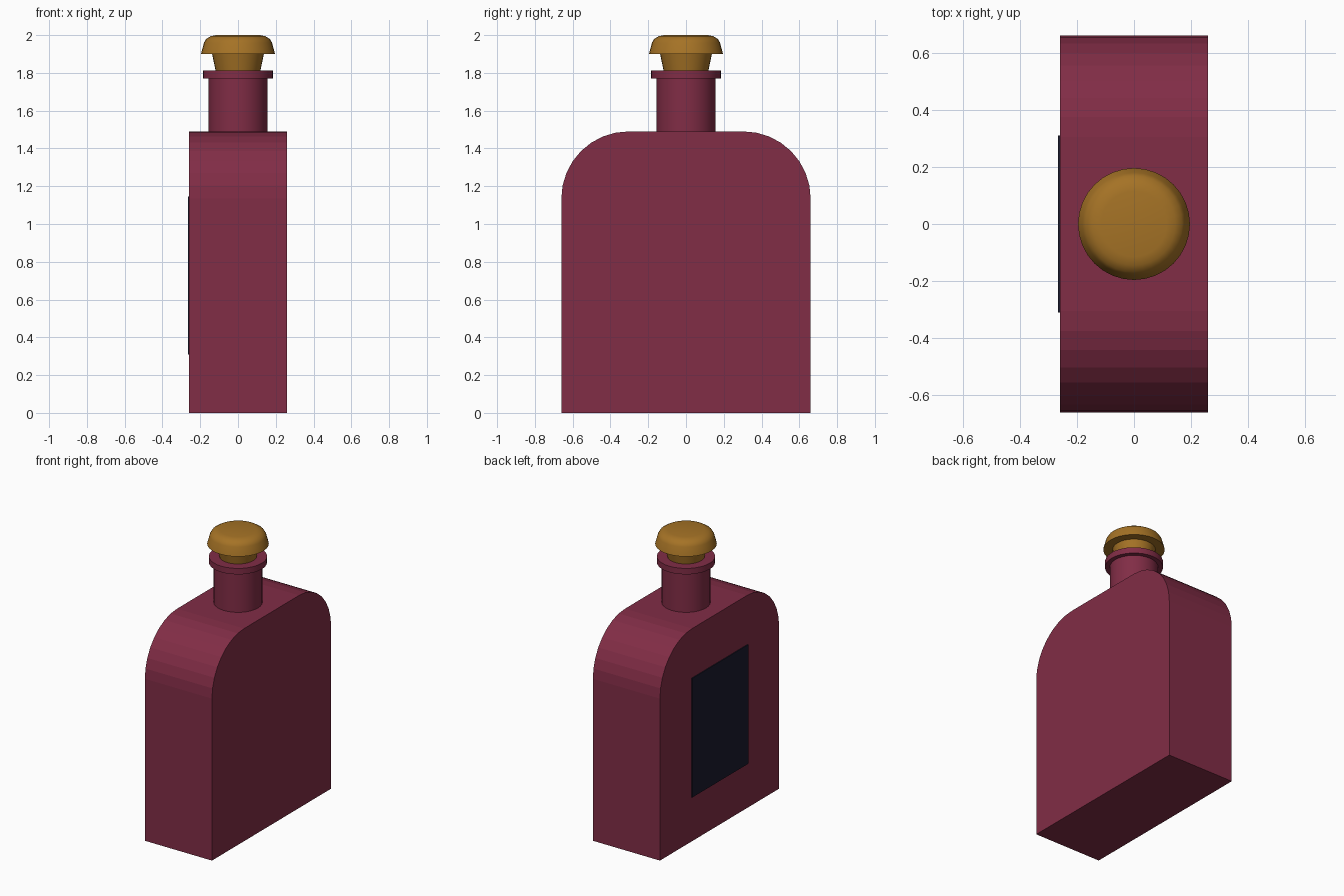
import bpy, bmesh, math

if "Cube" in bpy.data.objects:
    bpy.data.objects.remove(bpy.data.objects["Cube"])


def material(name, rgb):
    m = bpy.data.materials.new(name)
    m.diffuse_color = (*rgb, 1)
    m.use_nodes = True
    m.node_tree.nodes["Principled BSDF"].inputs["Base Color"].default_value = m.diffuse_color
    return m


def finish(name, bm, mat, smooth_angle=None):
    bmesh.ops.recalc_face_normals(bm, faces=bm.faces)
    mesh = bpy.data.meshes.new(name)
    bm.to_mesh(mesh)
    bm.free()
    mesh.materials.append(mat)
    ob = bpy.data.objects.new(name, mesh)
    bpy.context.collection.objects.link(ob)
    if smooth_angle:
        bpy.ops.object.select_all(action='DESELECT')
        ob.select_set(True)
        bpy.context.view_layer.objects.active = ob
        bpy.ops.object.shade_smooth_by_angle(angle=math.radians(smooth_angle))
    return ob


def extrude_x(name, outline, x0, x1, mat):
    """Prism from a (y, z) outline."""
    bm = bmesh.new()
    face = bm.faces.new([bm.verts.new((x0, y, z)) for y, z in outline])
    ext = bmesh.ops.extrude_face_region(bm, geom=[face], use_keep_orig=True)
    verts = [v for v in ext["geom"] if isinstance(v, bmesh.types.BMVert)]
    bmesh.ops.translate(bm, verts=verts, vec=(x1 - x0, 0, 0))
    return finish(name, bm, mat)


def lathe(name, profile, mat, sides=32):
    """Capped solid of revolution from (radius, z) points."""
    bm = bmesh.new()
    rings = []
    for r, z in profile:
        rings.append([bm.verts.new((r * math.cos(2 * math.pi * i / sides),
                                    r * math.sin(2 * math.pi * i / sides), z))
                      for i in range(sides)])
    for a, b in zip(rings, rings[1:]):
        for i in range(sides):
            j = (i + 1) % sides
            bm.faces.new((a[i], a[j], b[j], b[i]))
    bm.faces.new(rings[0])
    bm.faces.new(rings[-1])
    return finish(name, bm, mat, 30)


glass = material("wine_glass", (0.22, 0.026, 0.061))
gold = material("gold", (0.376, 0.17, 0.019))
navy = material("dark_label", (0.011, 0.011, 0.027))

# Flat body with rounded shoulders
W, H, R, SEG = 0.66, 1.49, 0.355, 8
arc = [(W - R + R * math.cos(t), H - R + R * math.sin(t))
       for t in (math.pi / 2 * i / SEG for i in range(SEG + 1))]
right = [(W, 0)] + arc
extrude_x("bottle_body", right + [(-y, z) for y, z in reversed(right)],
          -0.26, 0.26, glass)

# Label on the left broad side
extrude_x("label", [(-0.31, 0.31), (0.31, 0.31), (0.31, 1.145), (-0.31, 1.145)],
          -0.266, -0.255, navy)

# Neck and its lip
lathe("neck", [(0.155, 1.47), (0.155, 1.78)], glass)
lathe("neck_lip", [(0.185, 1.77), (0.185, 1.812)], glass)

# Stopper: tapered plug and domed cap
lathe("stopper_plug", [(0.112, 1.78), (0.139, 1.91)], gold)
lathe("stopper_cap", [(0.196, 1.90), (0.18, 1.96), (0.169, 1.979),
                      (0.145, 1.994), (0.115, 2.0)], gold)
